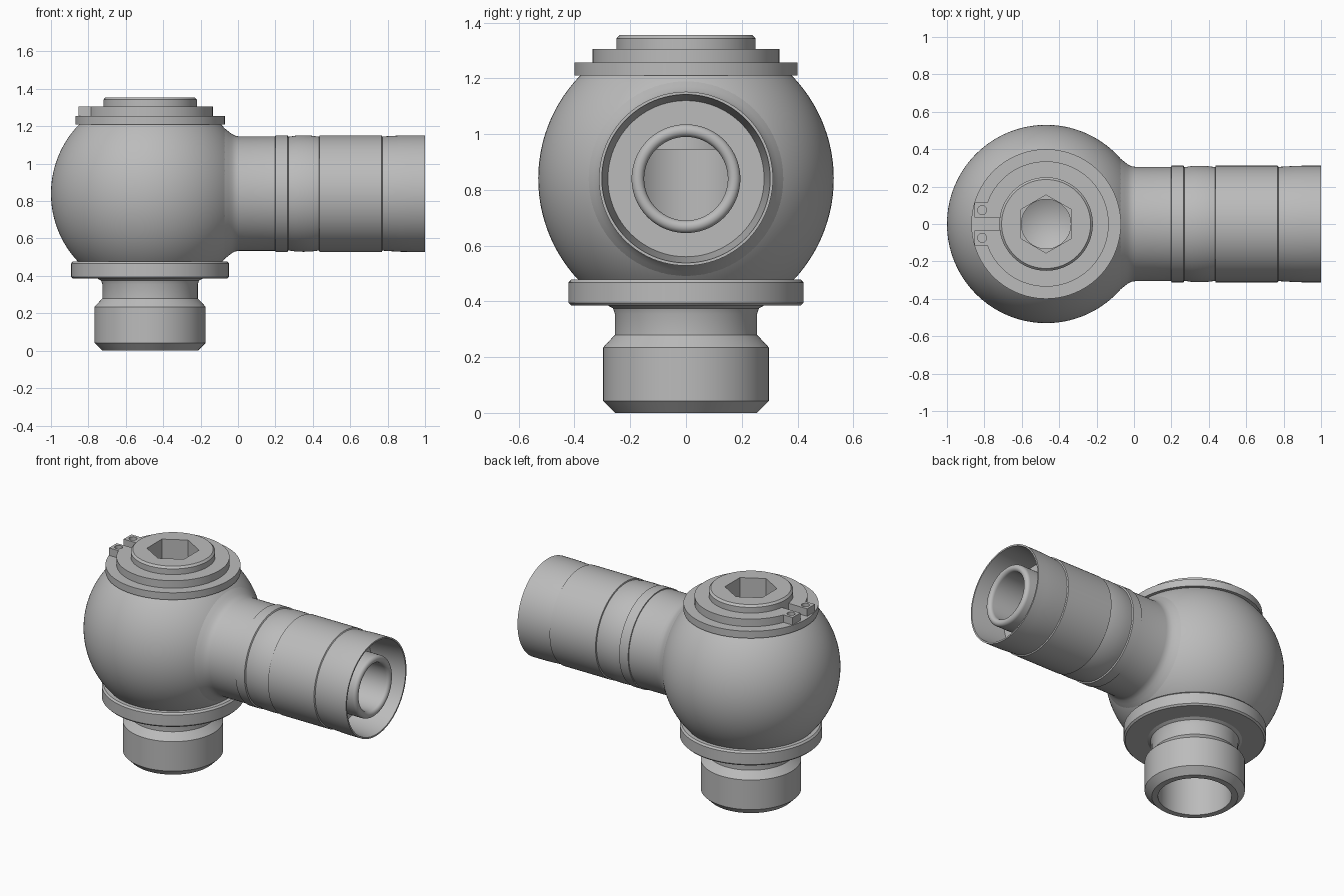
import bpy, bmesh, math
from mathutils import Matrix

if "Cube" in bpy.data.objects:
    bpy.data.objects.remove(bpy.data.objects["Cube"])

CX, CZ, R = -0.47, 0.84, 0.53      # ball centre and radius
BORE, TUBE = 0.218, 0.15           # vertical and sideways bore radii

steel = bpy.data.materials.new("steel grey")
steel.use_nodes = True
steel.diffuse_color = (0.5, 0.5, 0.5, 1)
steel.node_tree.nodes["Principled BSDF"].inputs["Base Color"].default_value = (0.5, 0.5, 0.5, 1)


def finish(name, bm):
    bmesh.ops.remove_doubles(bm, verts=bm.verts, dist=1e-5)
    bmesh.ops.recalc_face_normals(bm, faces=bm.faces)
    mesh = bpy.data.meshes.new(name)
    bm.to_mesh(mesh)
    bm.free()
    mesh.materials.append(steel)
    obj = bpy.data.objects.new(name, mesh)
    bpy.context.collection.objects.link(obj)
    return obj


def lathe(name, profile, along_x=False, steps=96):
    """Spin a closed (radius, height) outline about z, or about the pipe axis."""
    bm = bmesh.new()
    verts = [bm.verts.new((r, 0, h)) for r, h in profile]
    edges = [bm.edges.new((verts[i - 1], v)) for i, v in enumerate(verts)
             if profile[i - 1][0] + profile[i][0] > 0]
    bmesh.ops.spin(bm, geom=verts + edges, cent=(0, 0, 0), axis=(0, 0, 1),
                   angle=math.tau, steps=steps)
    if along_x:
        place = Matrix.Translation((0, 0, CZ)) @ Matrix.Rotation(math.pi / 2, 4, 'Y')
    else:
        place = Matrix.Translation((CX, 0, 0))
    bm.transform(place)
    return finish(name, bm)


def prism(name, outline, z0, z1):
    bm = bmesh.new()
    face = bm.faces.new([bm.verts.new((CX + x, y, z0)) for x, y in outline])
    top = bmesh.ops.extrude_face_region(bm, geom=[face])["geom"]
    bmesh.ops.translate(bm, vec=(0, 0, z1 - z0),
                        verts=[g for g in top if isinstance(g, bmesh.types.BMVert)])
    return finish(name, bm)


def cut(obj, cutter):
    cutter.hide_render = True
    mod = obj.modifiers.new("cut", 'BOOLEAN')
    mod.operation, mod.solver, mod.object = 'DIFFERENCE', 'EXACT', cutter
    bpy.context.view_layer.objects.active = obj
    bpy.ops.object.modifier_apply(modifier=mod.name)
    bpy.data.objects.remove(cutter)


def arc(radius, a0, a1, n, x=0, y=0):
    return [(x + radius * math.cos(a0 + (a1 - a0) * i / n),
             y + radius * math.sin(a0 + (a1 - a0) * i / n)) for i in range(n + 1)]


# Ball housing, hollow along z, opened sideways for the pipe
low, high = math.asin((0.475 - CZ) / R), math.asin((1.21 - CZ) / R)
ball = lathe("ball_housing", [(BORE, 0.475)] + arc(R, low, high, 40, 0, CZ) + [(BORE, 1.21)], steps=128)
cut(ball, lathe("pipe_opening", [(0, CX), (0.17, CX), (0.17, 0.2), (0, 0.2)], True))

# Flange, neck and threaded stem with an open bore
stem = lathe("threaded_stem", [
    (BORE, 0), (0.255, 0), (0.297, 0.042), (0.297, 0.235), (0.255, 0.28),
    (0.255, 0.355), (0.262, 0.375), (0.28, 0.385), (0.412, 0.385), (0.422, 0.395),
    (0.422, 0.467), (0.412, 0.478), (BORE, 0.478)])

# Pipe: filleted neck, crimped sleeve, flared open end and inner tube
neck = [(TUBE, -0.27), (0.25, -0.2), (0.352, -0.075), (0.332, -0.05),
        (0.318, -0.032), (0.309, -0.014), (0.306, 0.005), (0.306, 0.199)]
collar = [(0.312, 0.2), (0.312, 0.265), (0.304, 0.269)]
crimp = [(0.306, 0.285), (0.310, 0.31), (0.311, 0.35), (0.310, 0.39), (0.306, 0.42), (0.304, 0.434)]
sleeve = [(0.312, 0.436), (0.312, 0.768), (0.305, 0.772)]
flare = [(0.307, 0.8), (0.311, 0.87), (0.312, 0.93), (0.312, 1.0), (0.302, 1.0), (0.28, 0.77)]
rim = [(0.195, 0.77)] + arc(0.0225, 0, math.pi, 10, 0.1725, 0.965)
pipe = lathe("pipe_sleeve", neck + collar + crimp + sleeve + flare + rim, True)

# Top plug with hexagonal socket and drilled bottom
plug = lathe("top_plug", [
    (0, 0.945), (BORE, 0.945), (BORE, 1.2), (0.25, 1.215), (0.25, 1.342), (0.238, 1.355), (0, 1.355)])
hexagon = [(0.155 * math.cos(a), 0.155 * math.sin(a))
           for a in (math.pi / 6 + i * math.pi / 3 for i in range(6))]
cut(plug, prism("hex_cutter", hexagon, 1.19, 1.5))
cut(plug, lathe("drill_cutter", [(0, 1.08), (0.132, 1.15), (0.132, 1.25), (0, 1.25)]))

# Washer under the retaining ring
washer = lathe("washer", [(BORE, 1.21), (0.4, 1.21), (0.4, 1.256), (BORE, 1.256)])

# Split retaining ring with two drilled ears
gap, ear, tip = 0.035, 0.115, -0.382
a_out = math.pi - math.asin(ear / 0.335)
a_in = math.pi - math.asin(gap / 0.245)
outline = (arc(0.335, -a_out, a_out, 72) + [(tip, ear), (tip, gap)]
           + arc(0.245, a_in, -a_in, 72) + [(tip, -gap), (tip, -ear)])
ring = prism("retaining_ring", outline, 1.256, 1.305)
for side in (-1, 1):
    hole = arc(0.024, 0, math.tau, 24, -0.342, side * 0.074)[:-1]
    cut(ring, prism("ear_hole_cutter", hole, 1.2, 1.4))

# Smooth round walls, keep edges crisp
bpy.ops.object.select_all(action='DESELECT')
for obj in (ball, stem, pipe, plug, washer, ring):
    obj.select_set(True)
bpy.context.view_layer.objects.active = ball
bpy.ops.object.shade_smooth_by_angle(angle=math.radians(25))
